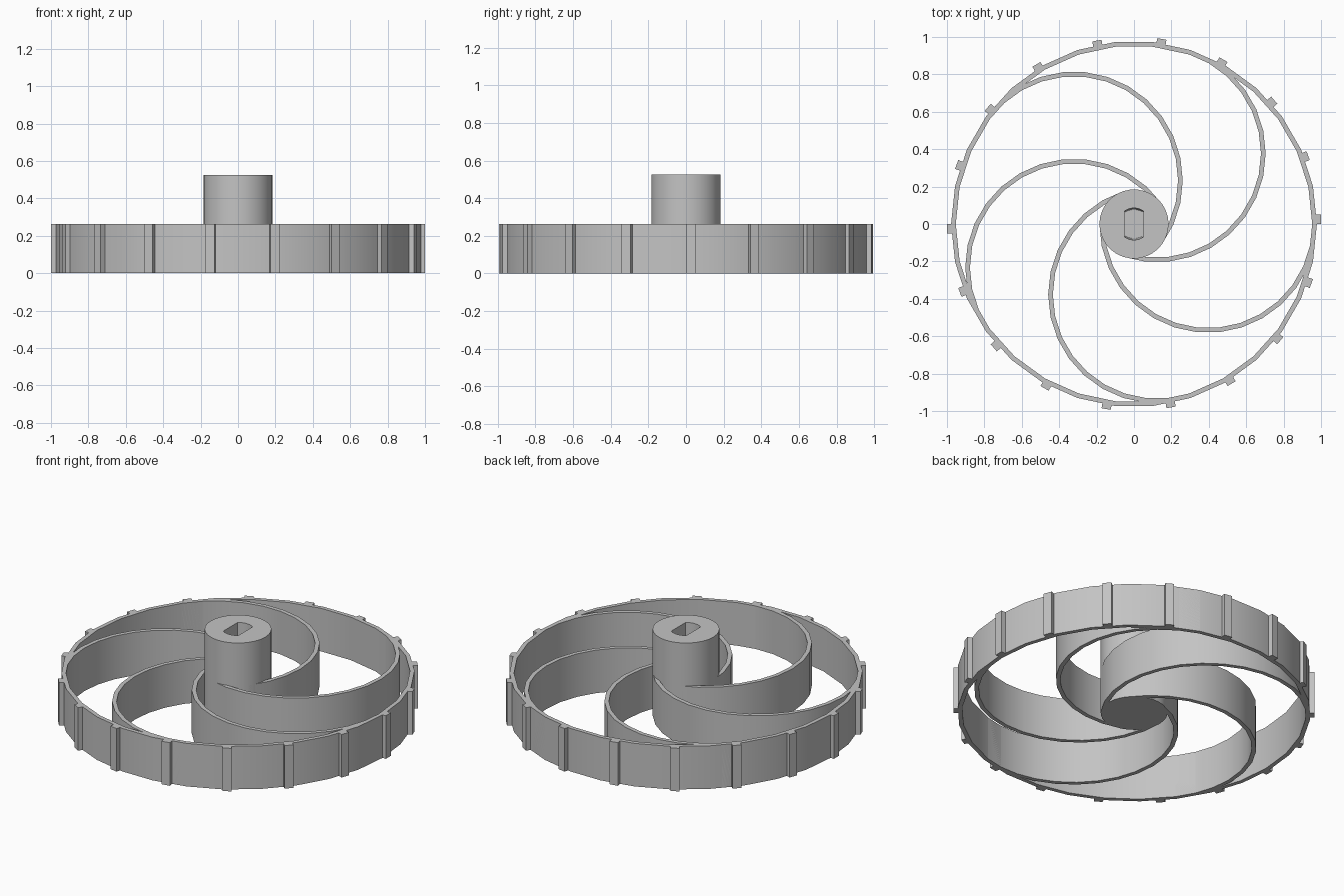
import bpy, bmesh
from math import sin, cos, pi, radians
from mathutils import Matrix

if "Cube" in bpy.data.objects:
    bpy.data.objects.remove(bpy.data.objects["Cube"], do_unlink=True)

RIM_R, HUB_R, WALL = 0.978, 0.185, 0.025
RIM_H, HUB_H = 0.263, 0.526
STEP = radians(12)          # facet size shared by rim, spokes and hub

grey = bpy.data.materials.new("plain grey")
grey.use_nodes = True
grey.diffuse_color = (0.55, 0.55, 0.55, 1)
grey.node_tree.nodes["Principled BSDF"].inputs["Base Color"].default_value = grey.diffuse_color


def polar(r, a):
    return (r * cos(a), r * sin(a))


def finish(name, bm):
    """Turn a bmesh into a named grey object."""
    bmesh.ops.recalc_face_normals(bm, faces=bm.faces)
    mesh = bpy.data.meshes.new(name)
    bm.to_mesh(mesh)
    bm.free()
    obj = bpy.data.objects.new(name, mesh)
    bpy.context.collection.objects.link(obj)
    mesh.materials.append(grey)
    return obj


def smooth(obj):
    bpy.ops.object.select_all(action='DESELECT')
    obj.select_set(True)
    bpy.context.view_layer.objects.active = obj
    bpy.ops.object.shade_smooth_by_angle(angle=radians(30))


def prism(name, outline, z0, z1, floor_scale=1.0):
    """Extrude a closed outline; the bottom may be narrower along y."""
    bm = bmesh.new()
    low = [bm.verts.new((x, y * floor_scale, z0)) for x, y in outline]
    top = [bm.verts.new((x, y, z1)) for x, y in outline]
    bm.faces.new(low)
    bm.faces.new(top)
    n = len(outline)
    for i in range(n):
        j = (i + 1) % n
        bm.faces.new((low[i], low[j], top[j], top[i]))
    return finish(name, bm)


def curved_wall(name, outer, start, steps, closed=False):
    """Thin upright wall following a circular arc."""
    bm = bmesh.new()
    rings = []
    for i in range(steps if closed else steps + 1):
        a = start + i * STEP
        rings.append([bm.verts.new((*polar(r, a), z))
                      for r, z in ((outer, 0), (outer, RIM_H),
                                   (outer - WALL, RIM_H), (outer - WALL, 0))])
    pairs = list(zip(rings, rings[1:]))
    if closed:
        pairs.append((rings[-1], rings[0]))
    else:
        bm.faces.new(rings[0])
        bm.faces.new(rings[-1])
    for p, q in pairs:
        for k in range(4):
            m = (k + 1) % 4
            bm.faces.new((p[k], q[k], q[m], p[m]))
    return finish(name, bm)


# Rim
smooth(curved_wall("rim", RIM_R, 0, 30, closed=True))

# Half-circle spokes, tangent to the hub and to the rim
spoke_r = (RIM_R + HUB_R) / 2
for i in range(5):
    spoke = curved_wall(f"spoke_{i + 1}", spoke_r, -pi, 15)
    spoke.data.transform(Matrix.Rotation(i * 2 * pi / 5, 4, 'Z')
                         @ Matrix.Translation((RIM_R - spoke_r, 0, 0)))
    smooth(spoke)

# Grip ribs around the rim
for i in range(18):
    rib = prism(f"grip_rib_{i + 1}",
                [(0.96, 0), (1, 0), (1, 0.05), (0.96, 0.05)], 0, RIM_H)
    rib.data.transform(Matrix.Rotation(i * pi / 9, 4, 'Z'))

# Hub with a blind flat-sided shaft socket
hub = prism("hub", [polar(HUB_R, i * STEP) for i in range(30)], 0, HUB_H)
arc = [polar(0.086, radians(54 + 12 * i)) for i in range(7)]
socket = prism("socket_cutter", arc + [(-x, -y) for x, y in arc],
               RIM_H, HUB_H + 0.01, floor_scale=0.9)
socket.hide_render = True
cut = hub.modifiers.new("socket", 'BOOLEAN')
cut.operation = 'DIFFERENCE'
cut.solver = 'EXACT'
cut.object = socket
bpy.ops.object.select_all(action='DESELECT')
hub.select_set(True)
bpy.context.view_layer.objects.active = hub
bpy.ops.object.modifier_apply(modifier=cut.name)
bpy.data.objects.remove(socket, do_unlink=True)
smooth(hub)
